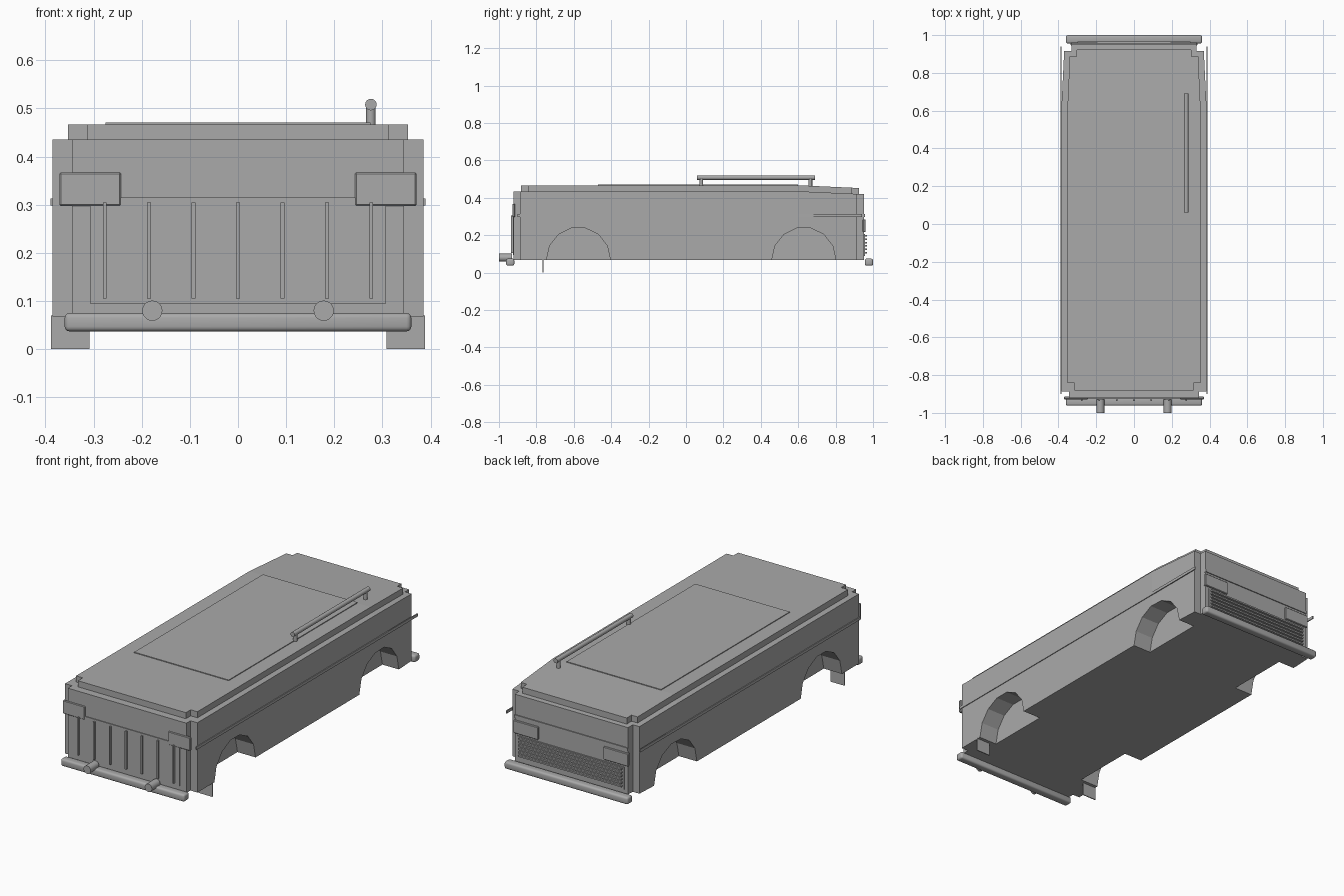
import bpy, bmesh, math
from mathutils import Vector

if "Cube" in bpy.data.objects:
    bpy.data.objects.remove(bpy.data.objects["Cube"])

grey = bpy.data.materials.new("mid_grey")
grey.diffuse_color = (0.4, 0.4, 0.4, 1)
grey.use_nodes = True
grey.node_tree.nodes["Principled BSDF"].inputs["Base Color"].default_value = grey.diffuse_color


def finish(name, bm):
    bmesh.ops.recalc_face_normals(bm, faces=bm.faces)
    mesh = bpy.data.meshes.new(name)
    bm.to_mesh(mesh)
    bm.free()
    mesh.materials.append(grey)
    ob = bpy.data.objects.new(name, mesh)
    bpy.context.collection.objects.link(ob)
    return ob


def box(name, x0, x1, y0, y1, z0, z1, bevel=0, segments=2):
    bm = bmesh.new()
    bmesh.ops.create_cube(bm, size=1)
    for v in bm.verts:
        v.co = Vector((x0 + (v.co.x + .5) * (x1 - x0),
                       y0 + (v.co.y + .5) * (y1 - y0),
                       z0 + (v.co.z + .5) * (z1 - z0)))
    if bevel:
        bmesh.ops.bevel(bm, geom=bm.edges[:], offset=bevel, segments=segments,
                        profile=.5, affect='EDGES')
    return finish(name, bm)


def cylinder(name, a, b, r, sides=16, spin=0):
    a, b = Vector(a), Vector(b)
    bm = bmesh.new()
    bmesh.ops.create_cone(bm, cap_ends=True, segments=sides, radius1=r, radius2=r,
                          depth=(b - a).length)
    rot = (b - a).to_track_quat('Z', 'Y')
    for v in bm.verts:
        v.co = (a + b) / 2 + rot @ v.co
    return finish(name, bm)


def shell(name, half, z0, z1, drop):
    """Prism from a mirrored plan, narrowed and lowered behind y = 0.6."""
    bm = bmesh.new()
    plan = half + [(-x, y) for x, y in reversed(half)]
    face = bm.faces.new([bm.verts.new((x, y, z0)) for x, y in plan])
    ext = bmesh.ops.extrude_face_region(bm, geom=[face], use_keep_orig=True)
    for v in ext['geom']:
        if isinstance(v, bmesh.types.BMVert):
            v.co.z = z1
    bmesh.ops.bisect_plane(bm, geom=bm.verts[:] + bm.edges[:] + bm.faces[:],
                           plane_co=(0, .6, 0), plane_no=(0, 1, 0))
    for v in bm.verts:
        t = max(0, (v.co.y - .6) / .33)
        v.co.x *= 1 - .042 * t
        if v.co.z > .4:
            v.co.z -= drop * t
    return finish(name, bm)


def smooth(ob):
    bpy.ops.object.select_all(action='DESELECT')
    ob.select_set(True)
    bpy.context.view_layer.objects.active = ob
    bpy.ops.object.shade_smooth_by_angle(angle=math.radians(40))


# Body with notched corners, and the roof step on top
body = shell("body", [(.345, -.922), (.345, -.888), (.385, -.888),
                      (.385, .915), (.345, .915), (.345, .952)], .068, .435, .015)
shell("roof", [(.314, -.882), (.314, -.842), (.353, -.842),
               (.353, .888), (.316, .888), (.316, .925)], .42, .467, .015)

# Wheel arches cut out of the body
for s in (-1, 1):
    for y in (-.575, .63):
        bm = bmesh.new()
        # fourteen-sided outline, flat on top
        ring = [bm.verts.new((s * .28, y + .171 * math.cos(i * math.tau / 14),
                              .068 + .174 * math.sin(i * math.tau / 14)))
                for i in range(14)]
        f = bm.faces.new(ring)
        ext = bmesh.ops.extrude_face_region(bm, geom=[f], use_keep_orig=True)
        for v in ext['geom']:
            if isinstance(v, bmesh.types.BMVert):
                v.co.x = s * .5
        cutter = finish("arch_cutter", bm)
        cutter.hide_render = True
        mod = body.modifiers.new("arch", 'BOOLEAN')
        mod.operation, mod.solver, mod.object = 'DIFFERENCE', 'EXACT', cutter
        bpy.context.view_layer.objects.active = body
        bpy.ops.object.modifier_apply(modifier=mod.name)
        bpy.data.objects.remove(cutter)

# Roof panel and grab rail
box("roof_panel", -.275, .275, -.47, .6, .465, .471)
smooth(cylinder("roof_rail", (.276, .06, .508), (.276, .69, .508), .012))
for y in (.082, .665):
    smooth(cylinder("rail_post", (.276, y, .46), (.276, y, .505), .01))

# Trim strips and parts that come in left and right pairs
for s in (-1, 1):
    def pair(name, x0, x1, *rest):
        return box(name, *sorted((s * x0, s * x1)), *rest)
    pair("side_trim", .384, .389, -.9, .94, .298, .313)
    pair("mud_flap", .308, .388, -.768, -.763, 0, .07)
    pair("front_lamp", .243, .371, -.928, -.914, .297, .367, .003, 1)
    pair("rear_lamp", .19, .335, .945, .96, .217, .285, .003, 1)
    smooth(cylinder("exhaust_pipe", (s * .178, -.93, .08), (s * .178, -1, .08), .021, 20))
box("rear_trim", -.33, .33, .945, .957, .298, .313)

# Front panel with upright ribs
box("front_panel", -.307, .307, -.926, -.915, .095, .315)
for i in range(-3, 4):
    box("panel_rib", i * .0923 - .004, i * .0923 + .004, -.936, -.92, .105, .305)

# Rear grille with level slats
box("grille_panel", -.31, .31, .945, .957, .09, .207)
for i in range(6):
    z = .103 + i * .018
    box("grille_slat", -.3, .3, .95, .967, z, z + .008)

# Rounded bumpers
smooth(box("front_bumper", -.36, .36, -.962, -.918, .037, .075, .01, 3))
smooth(box("rear_bumper", -.36, .36, .956, 1, .037, .075, .01, 3))
